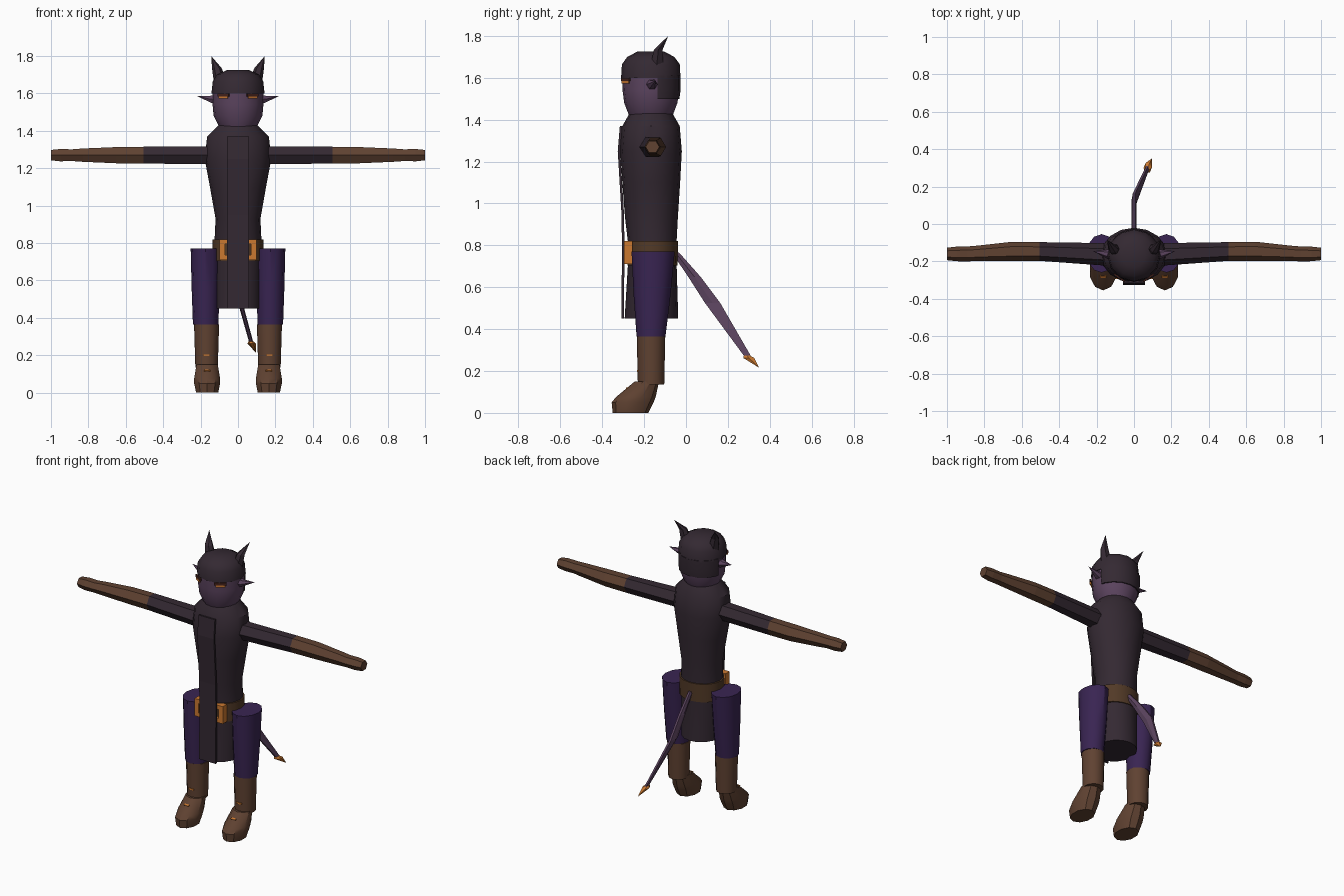
import bpy, bmesh, math
from mathutils import Matrix, Vector

cube = bpy.data.objects.get("Cube")
if cube:
    bpy.data.objects.remove(cube, do_unlink=True)


def material(name, rgb):
    m = bpy.data.materials.new(name)
    m.use_nodes = True
    m.diffuse_color = (*rgb, 1)
    m.node_tree.nodes["Principled BSDF"].inputs["Base Color"].default_value = (*rgb, 1)
    return m


DARK = material("dark cloth", (.034, .022, .032))
PURPLE = material("purple cloth", (.041, .018, .085))
LEATHER = material("brown leather", (.115, .054, .031))
BELT = material("belt leather", (.085, .042, .02))
SKIN = material("violet skin", (.107, .058, .115))
ORANGE = material("orange metal", (.6, .19, .03))
BROW = material("brow brown", (.06, .017, .012))


def finish(name, bm, mat, smooth=35):
    bmesh.ops.remove_doubles(bm, verts=bm.verts, dist=.0005)
    bmesh.ops.recalc_face_normals(bm, faces=bm.faces)
    mesh = bpy.data.meshes.new(name)
    bm.to_mesh(mesh)
    bm.free()
    mesh.materials.append(mat)
    ob = bpy.data.objects.new(name, mesh)
    bpy.context.collection.objects.link(ob)
    if smooth:
        bpy.ops.object.select_all(action='DESELECT')
        ob.select_set(True)
        bpy.context.view_layer.objects.active = ob
        bpy.ops.object.shade_smooth_by_angle(angle=math.radians(smooth))
    return ob


def loft(name, rings, n, mat, axis='Z', side=1, smooth=35, turn=0):
    """Skin rings of (x, y, z, radius a, radius b) lying across the axis."""
    bm = bmesh.new()
    loops = []
    for x, y, z, a, b in rings:
        loop = []
        for i in range(n):
            t = math.tau * i / n + turn
            u, v = a * math.cos(t), b * math.sin(t)
            p = (x + u, y + v, z) if axis == 'Z' else (x, y + u, z + v)
            loop.append(bm.verts.new((p[0] * side, p[1], p[2])))
        loops.append(loop)
    for lo, hi in zip(loops, loops[1:]):
        for i in range(n):
            j = (i + 1) % n
            bm.faces.new((lo[i], lo[j], hi[j], hi[i]))
    bm.faces.new(loops[0])
    bm.faces.new(loops[-1])
    return finish(name, bm, mat, smooth)


def upright(profile, x=0):
    """Turn (z, rx, ry, y) rows into rings."""
    return [(x, y, z, rx, ry) for z, rx, ry, y in profile]


def box(name, centre, size, mat, rot=0, axis='Z'):
    bm = bmesh.new()
    bmesh.ops.create_cube(bm, size=1, matrix=Matrix.Translation(centre)
                          @ Matrix.Rotation(rot, 4, axis)
                          @ Matrix.Diagonal((*size, 1)))
    return finish(name, bm, mat, 0)


# Coat, belt and buckle
loft("coat", upright([
    (.45, .12, .128, -.165), (.78, .127, .113, -.16), (.93, .12, .126, -.165),
    (1.1, .15, .138, -.166), (1.25, .178, .147, -.167), (1.37, .165, .137, -.167),
    (1.435, .10, .10, -.167)]), 16, DARK)
loft("belt", upright([(.705, .136, .12, -.16), (.82, .135, .122, -.16)]), 16, BELT)
for s in (-1, 1):
    box("buckle_side", (s * .085, -.275, .765), (.03, .04, .11), ORANGE)
    box("buckle_bar", (0, -.275, .765 + s * .042), (.2, .04, .026), ORANGE)

# Hanging front panel
bm = bmesh.new()
rows = [[bm.verts.new((x, y, z)) for x in (-.058, .058)] for y, z in
        ((-.31, 1.37), (-.32, 1.25), (-.302, .95), (-.3, .8), (-.302, .45))]
for a, b in zip(rows, rows[1:]):
    bm.faces.new((a[0], a[1], b[1], b[0]))
panel = finish("front_panel", bm, DARK, 0)
solid = panel.modifiers.new("thickness", 'SOLIDIFY')
solid.thickness = .012
solid.offset = 0

# Head and cap
loft("head", upright([
    (1.40, .09, .095, -.168), (1.43, .105, .108, -.168), (1.48, .13, .127, -.168),
    (1.54, .136, .135, -.168), (1.61, .136, .136, -.168)]), 16, SKIN, smooth=50)
loft("cap", upright([
    (1.6, .142, .142, -.168), (1.665, .135, .138, -.168), (1.7, .112, .112, -.168),
    (1.725, .06, .065, -.168)]), 12, DARK)

# Hair over the back of the head
hair = loft("back_hair", upright([
    (1.5, .139, .134, -.166), (1.54, .142, .141, -.167), (1.61, .142, .142, -.168)]),
    16, DARK)
bm = bmesh.new()
bm.from_mesh(hair.data)
bmesh.ops.bisect_plane(bm, geom=bm.verts[:] + bm.edges[:] + bm.faces[:],
                       plane_co=Vector((0, -.135, 0)), plane_no=Vector((0, 1, 0)),
                       clear_inner=True)
bm.to_mesh(hair.data)
bm.free()

for s, label in ((1, "left"), (-1, "right")):
    # Face details, ears and horns
    box(label + "_eye", (s * .078, -.288, 1.578), (.056, .008, .012), ORANGE, s * .6)
    box(label + "_brow", (s * .077, -.288, 1.592), (.07, .009, .016), BROW, s * .6)
    loft(label + "_ear", [(.12, -.165, 1.568, .03, .03), (.15, -.16, 1.57, .022, .02),
                          (.22, -.145, 1.587, 0, 0)], 6, SKIN, 'X', s, 0)
    loft(label + "_horn", [(.095, -.14, 1.66, .034, .034), (.113, -.132, 1.735, .026, .024),
                           (.143, -.085, 1.8, 0, 0)], 6, DARK, 'Z', s, 0)

    # Arm: sleeve, then long glove with a mitten hand
    loft(label + "_sleeve", [(.16, -.162, 1.27, .06, .055), (.505, -.147, 1.27, .05, .052)],
         6, DARK, 'X', s, 0)
    loft(label + "_glove", [
        (.505, -.147, 1.27, .05, .052), (.65, -.146, 1.27, .051, .05),
        (.83, -.156, 1.27, .041, .041), (.89, -.16, 1.27, .04, .036),
        (.95, -.16, 1.27, .039, .038), (1, -.16, 1.27, .033, .032)],
        6, LEATHER, 'X', s, 0)

    # Leg, boot shaft and foot
    loft(label + "_trouser", upright([(.365, .068, .069, -.167), (.56, .075, .088, -.162),
                                      (.77, .08, .103, -.157)], .173), 12, PURPLE, side=s)
    loft(label + "_boot", upright([(.135, .06, .063, -.167), (.365, .067, .068, -.167)],
                                  .168), 12, LEATHER, side=s)
    loft(label + "_foot", upright([
        (0, .062, .085, -.265), (.05, .073, .1, -.255), (.075, .073, .095, -.24),
        (.15, .06, .058, -.187)], .165), 10, LEATHER, side=s, turn=math.pi / 10)
    box(label + "_boot_strap", (s * .168, -.23, .2), (.036, .008, .009), ORANGE)
    box(label + "_foot_strap", (s * .165, -.281, .118), (.034, .01, .009), ORANGE, .69, 'X')

# Tail with a pointed tip
loft("tail", [(0, -.05, .765, .012, .02), (0, .04, .65, .013, .034),
              (0, .127, .525, .013, .042), (.072, .298, .265, .011, .018)],
     6, SKIN, smooth=0)
loft("tail_tip", [(.068, .29, .275, .014, .016), (.073, .3, .262, .022, .03),
                  (.095, .35, .215, 0, 0)], 6, ORANGE, smooth=0)
